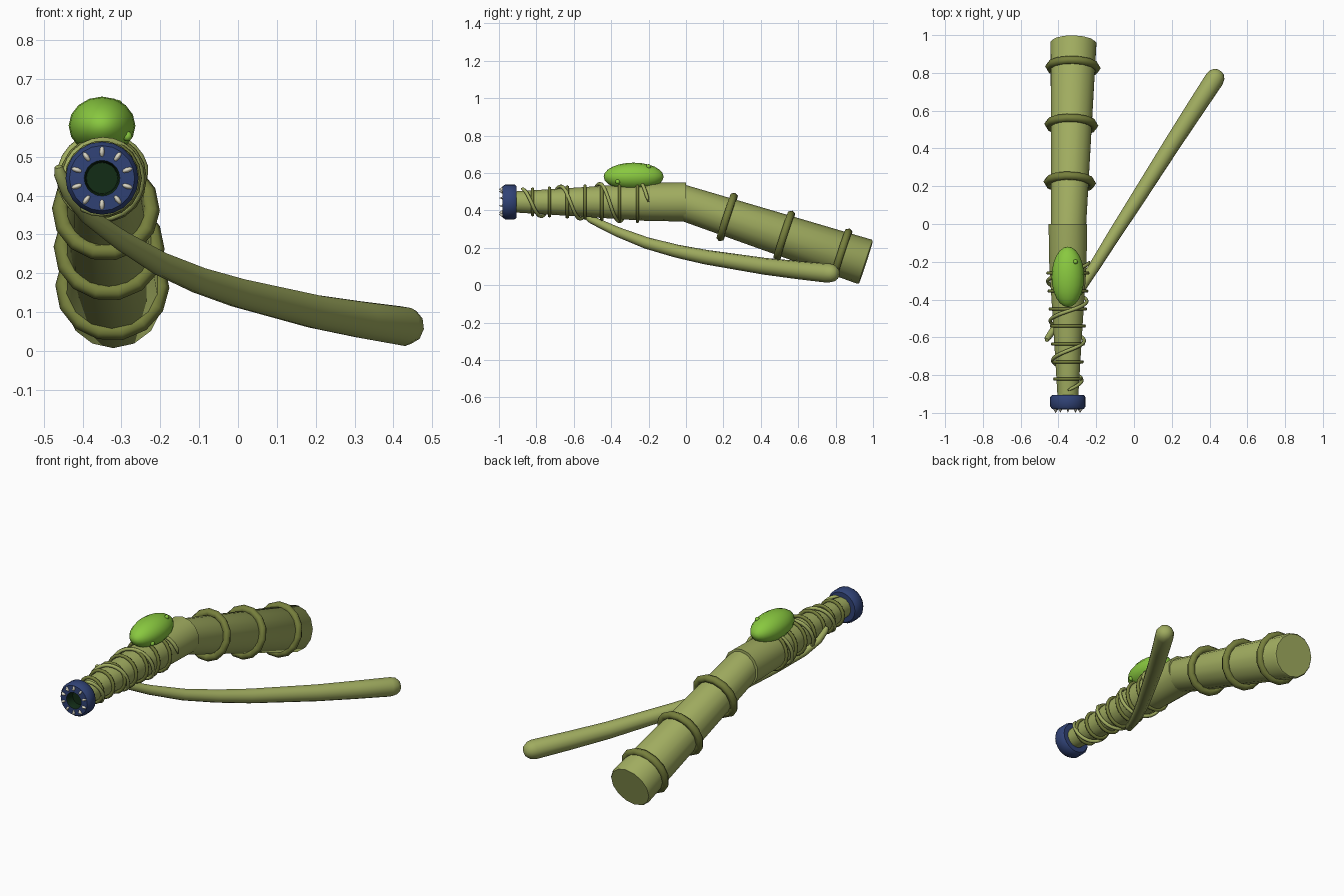
import bpy, bmesh, math
from mathutils import Vector, Matrix

if "Cube" in bpy.data.objects:
    bpy.data.objects.remove(bpy.data.objects["Cube"])

def material(name, rgb):
    m = bpy.data.materials.new(name)
    m.diffuse_color = (*rgb, 1)
    m.use_nodes = True
    m.node_tree.nodes["Principled BSDF"].inputs["Base Color"].default_value = m.diffuse_color
    return m

STALK = material("light olive", (0.35, 0.41, 0.115))
BAND = material("dark olive", (0.18, 0.21, 0.045))
GREEN = material("leaf green", (0.25, 0.58, 0.05))
BLUE = material("navy blue", (0.03, 0.055, 0.18))
DARK = material("deep green", (0.006, 0.025, 0.008))
IVORY = material("ivory", (0.7, 0.67, 0.55))

def smooth(ob, angle=40):
    bpy.ops.object.select_all(action='DESELECT')
    ob.select_set(True)
    bpy.context.view_layer.objects.active = ob
    bpy.ops.object.shade_smooth_by_angle(angle=math.radians(angle))

def tube(name, pts, radii, mat, sides=12, axis=None, angle=40):
    """Closed round sweep; a fixed axis makes it a lathe."""
    pts = [Vector(p) for p in pts]
    bm = bmesh.new()
    rings, side, old = [], None, None
    for i, (p, r) in enumerate(zip(pts, radii)):
        t = axis or (pts[min(i + 1, len(pts) - 1)] - pts[max(i - 1, 0)]).normalized()
        if side is None:
            ref = Vector((0, 0, 1)) if abs(t.z) < 0.9 else Vector((1, 0, 0))
            side = (ref - t * ref.dot(t)).normalized()
        else:
            side = old.rotation_difference(t) @ side
        old = t
        up = t.cross(side)
        rings.append([bm.verts.new(p + r * (side * math.cos(a) + up * math.sin(a)))
                      for a in (math.tau * k / sides for k in range(sides))])
    for a, b in zip(rings, rings[1:]):
        for k in range(sides):
            j = (k + 1) % sides
            bm.faces.new((a[k], a[j], b[j], b[k]))
    bm.faces.new(rings[0][::-1])
    bm.faces.new(rings[-1])
    bmesh.ops.recalc_face_normals(bm, faces=bm.faces)
    me = bpy.data.meshes.new(name)
    bm.to_mesh(me)
    bm.free()
    ob = bpy.data.objects.new(name, me)
    bpy.context.collection.objects.link(ob)
    me.materials.append(mat)
    smooth(ob, angle)
    return ob

def finish(name, mat, angle=60):
    ob = bpy.context.object
    ob.name = name
    ob.data.materials.append(mat)
    smooth(ob, angle)
    return ob

def ring(name, centre, direction, major, minor, segs, msegs):
    rot = Vector((0, 0, 1)).rotation_difference(direction).to_euler()
    bpy.ops.mesh.primitive_torus_add(location=centre, rotation=rot, major_radius=major,
                                     minor_radius=minor, major_segments=segs, minor_segments=msegs)
    return finish(name, BAND, 65)

CX, CZ = -0.35, 0.445
Y = Vector((0, 1, 0))

# front stalk, narrowing toward the mouth
PROFILE = [(-0.92, 0.056), (-0.55, 0.079), (-0.22, 0.101), (0.0, 0.105)]

def stalk_radius(y):
    for (y0, r0), (y1, r1) in zip(PROFILE, PROFILE[1:]):
        if y <= y1:
            return r0 + (r1 - r0) * (y - y0) / (y1 - y0)
    return PROFILE[-1][1]

tube("front_stalk", [(CX, y, CZ) for y, r in PROFILE], [r for y, r in PROFILE], STALK, 14, Y)

# rear stalk, tilted downward, with three thick bands
A, B = Vector((-0.346, 0.0, 0.436)), Vector((-0.32, 0.962, 0.123))
D = (B - A).normalized()
tube("rear_stalk", [A - D * 0.04, B - D * 0.008, B], [0.094, 0.124, 0.118], STALK, 14, D)
for i, y in enumerate((0.22, 0.525, 0.83)):
    ring(f"rear_band_{i + 1}", A.lerp(B, y / 0.962), D, 0.117 + 0.004 * i, 0.022, 14, 6)

# thin bands around the front stalk
for i, y in enumerate((-0.82, -0.73, -0.635, -0.54, -0.45, -0.355, -0.26)):
    ring(f"front_band_{i + 1}", (CX, y, CZ), Y, stalk_radius(y) + 0.007, 0.010, 18, 6)

# vine winding round the front stalk
TURNS, N = 3.25, 78
vine = []
for i in range(N + 1):
    a = math.tau * TURNS * i / N
    y = -0.88 + 0.68 * i / N
    r = stalk_radius(y) + 0.012
    vine.append((CX + r * math.sin(a), y, CZ + r * math.cos(a)))
tube("vine", vine, [0.004] + [0.010] * (N - 1) + [0.004], STALK, 6, angle=70)

# long curved stem hooked around the stalk
STEM = [(-0.462, -0.615, 0.475, 0.010), (-0.458, -0.605, 0.455, 0.016),
        (-0.437, -0.575, 0.405, 0.018), (-0.39, -0.505, 0.350, 0.021),
        (-0.30, -0.367, 0.285, 0.026), (-0.20, -0.21, 0.225, 0.031),
        (-0.10, -0.05, 0.182, 0.035), (0.0, 0.105, 0.150, 0.039),
        (0.2, 0.42, 0.101, 0.045), (0.32, 0.605, 0.080, 0.049),
        (0.425, 0.765, 0.064, 0.052), (0.441, 0.79, 0.063, 0.045),
        (0.451, 0.806, 0.062, 0.030), (0.455, 0.812, 0.062, 0.012)]
tube("curved_stem", [s[:3] for s in STEM], [s[3] for s in STEM], STALK, 10, angle=60)

# green pod on top, with small buds
bpy.ops.mesh.primitive_uv_sphere_add(segments=16, ring_count=12, location=(CX, -0.28, 0.58),
                                     rotation=(math.pi / 2, 0, 0))
bpy.context.object.scale = (0.086, 0.075, 0.16)
finish("pod", GREEN)
for i, p in enumerate(((-0.31, -0.20, 0.634), (-0.285, -0.365, 0.553))):
    bpy.ops.mesh.primitive_uv_sphere_add(segments=8, ring_count=6, radius=0.013, location=p)
    finish(f"pod_bud_{i + 1}", GREEN)

# blue mouth with a dark opening
MOUTH = [(-0.905, 0.05), (-0.905, 0.084), (-0.918, 0.094), (-0.965, 0.094),
         (-0.980, 0.084), (-0.982, 0.046), (-0.970, 0.042), (-0.935, 0.040)]
mouth = tube("mouth", [(CX, y, CZ) for y, r in MOUTH], [r for y, r in MOUTH], BLUE, 20, Y)
mouth.data.materials.append(DARK)
for f in mouth.data.polygons:
    c = f.center
    if c.y < -0.92 and math.hypot(c.x - CX, c.z - CZ) < 0.047:
        f.material_index = 1

# ten teeth around the opening
for i in range(10):
    a = math.tau * i / 10
    bpy.ops.mesh.primitive_cone_add(vertices=8, radius1=1, radius2=0, depth=1,
                                    location=(CX + 0.068 * math.sin(a), -0.989, CZ + 0.068 * math.cos(a)),
                                    rotation=(math.pi / 2, a, 0))
    bpy.context.object.scale = (0.0075, 0.016, 0.022)
    finish(f"tooth_{i + 1}", IVORY)
